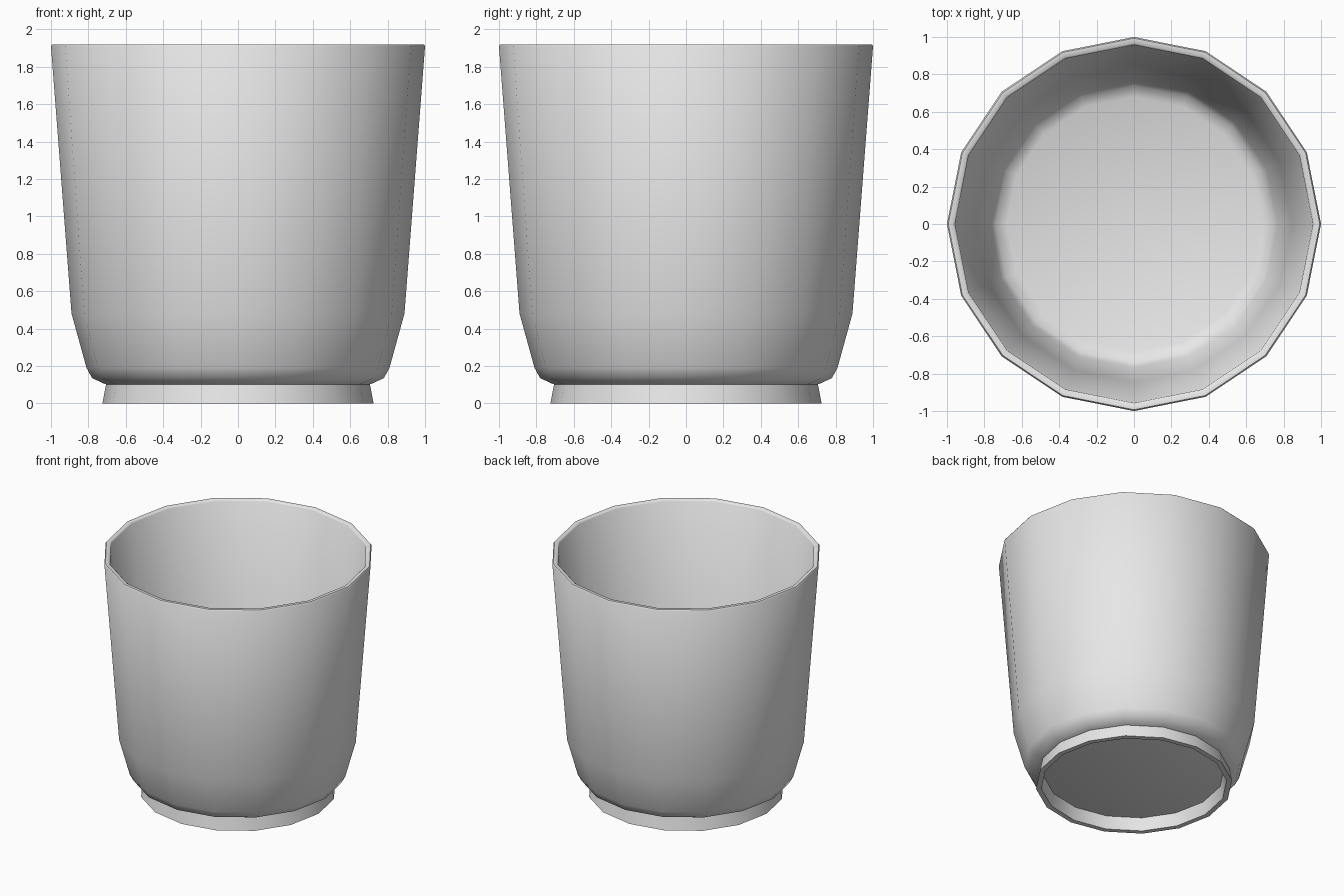
import bpy
import bmesh
from math import cos, sin, pi, radians

SIDES = 16

cube = bpy.data.objects.get("Cube")
if cube:
    bpy.data.objects.remove(cube, do_unlink=True)

grey = bpy.data.materials.new("plain_grey")
grey.use_nodes = True
colour = (0.8, 0.8, 0.8, 1)
grey.diffuse_color = colour
grey.node_tree.nodes["Principled BSDF"].inputs["Base Color"].default_value = colour


def lathe(name, profile, closed):
    """Spin (radius, height) points; open profiles get a disc at both ends."""
    bm = bmesh.new()
    rings = []
    for r, z in profile:
        rings.append([bm.verts.new((r * cos(2 * pi * i / SIDES),
                                    r * sin(2 * pi * i / SIDES), z))
                      for i in range(SIDES)])
    pairs = list(zip(rings, rings[1:]))
    if closed:
        pairs.append((rings[-1], rings[0]))
    else:
        bm.faces.new(rings[0][::-1])
        bm.faces.new(rings[-1])
    for a, b in pairs:
        for i in range(SIDES):
            j = (i + 1) % SIDES
            bm.faces.new((a[i], a[j], b[j], b[i]))
    bmesh.ops.recalc_face_normals(bm, faces=bm.faces)
    mesh = bpy.data.meshes.new(name)
    bm.to_mesh(mesh)
    bm.free()
    mesh.materials.append(grey)
    obj = bpy.data.objects.new(name, mesh)
    bpy.context.collection.objects.link(obj)
    bpy.ops.object.select_all(action="DESELECT")
    obj.select_set(True)
    bpy.context.view_layer.objects.active = obj
    bpy.ops.object.shade_smooth_by_angle(angle=radians(50))
    return obj


# Cup: underside, rounded base, tapered wall, softened rim, inner wall, floor
lathe("cup_body", [
    (0.70, 0.10), (0.715, 0.105), (0.78, 0.135), (0.81, 0.19), (0.89, 0.48),
    (1.0, 1.91), (0.993, 1.92), (0.966, 1.92), (0.957, 1.91),
    (0.845, 0.49), (0.767, 0.215), (0.74, 0.175), (0.68, 0.15),
], closed=False)

# Flared foot ring around the recessed underside
lathe("foot_ring", [
    (0.705, 0.105), (0.725, 0.0), (0.685, 0.0), (0.665, 0.105),
], closed=True)
